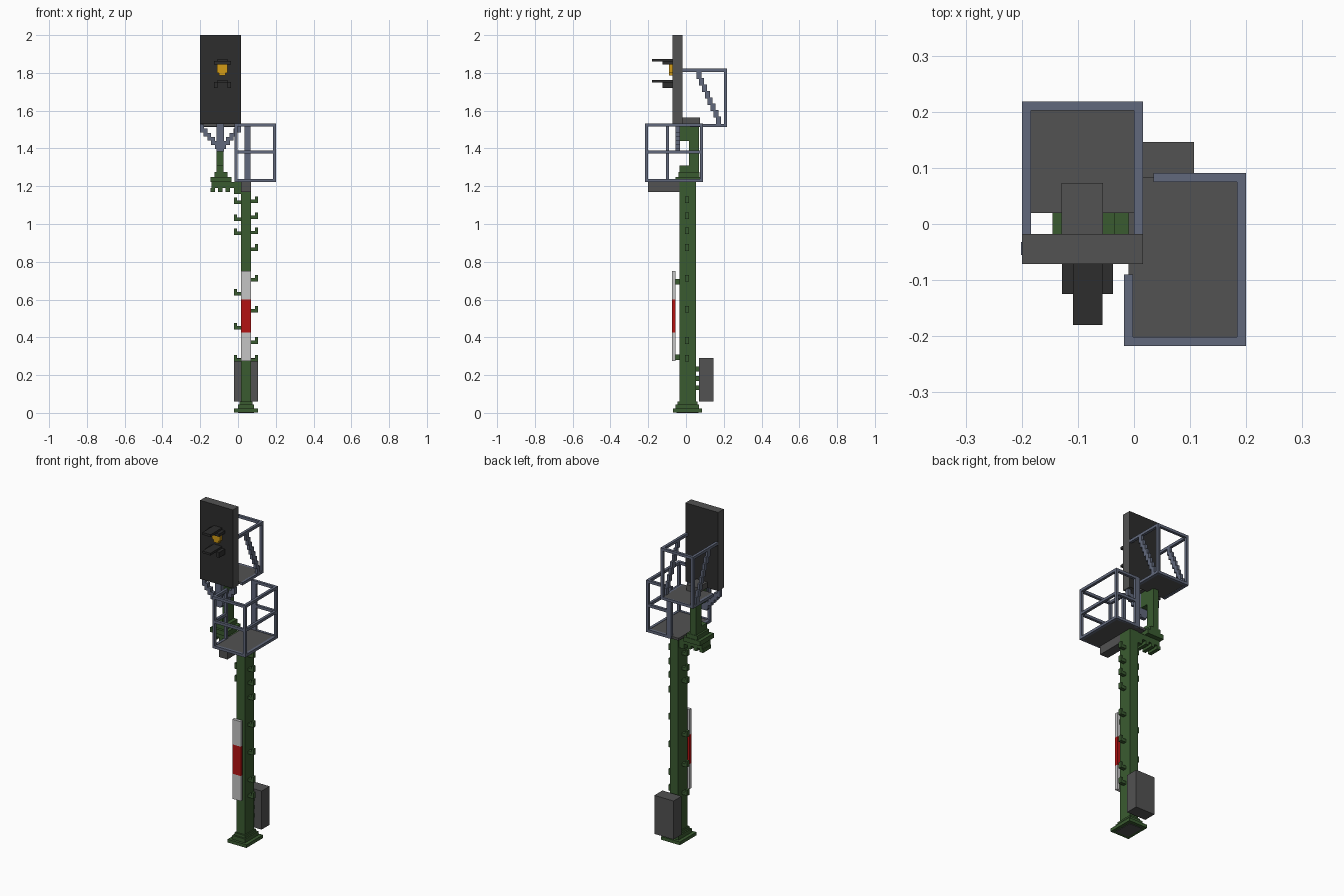
import bpy, bmesh
from mathutils import Vector


def mat(name, rgb):
    m = bpy.data.materials.new(name)
    m.diffuse_color = (*rgb, 1)
    return m


GREEN = mat("mast green", (0.042, 0.105, 0.03))
GREY = mat("dark grey", (0.085, 0.085, 0.085))
BLACK = mat("soft black", (0.026, 0.026, 0.026))
STEEL = mat("blue steel", (0.12, 0.14, 0.2))
RED = mat("red", (0.45, 0.006, 0.006))
WHITE = mat("white", (0.56, 0.56, 0.56))
AMBER = mat("amber", (0.65, 0.33, 0.008))


def build(name, material, boxes):
    """One object from boxes given as (x0, x1, y0, y1, z0, z1)."""
    bm = bmesh.new()
    for x0, x1, y0, y1, z0, z1 in boxes:
        lo, hi = Vector((x0, y0, z0)), Vector((x1, y1, z1))
        for v in bmesh.ops.create_cube(bm, size=1)["verts"]:
            v.co = (lo + hi) / 2 + v.co * (hi - lo)
    me = bpy.data.meshes.new(name)
    bm.to_mesh(me)
    bm.free()
    me.materials.append(material)
    ob = bpy.data.objects.new(name, me)
    bpy.context.collection.objects.link(ob)
    return ob


# Mast on a stepped foot
build("mast", GREEN, [(0.015, 0.07, -0.035, 0.052, 0.05, 1.222)])
build("mast_foot", GREEN, [(-0.02, 0.105, -0.07, 0.086, 0.003, 0.022),
                           (0.0, 0.085, -0.055, 0.07, 0.022, 0.045),
                           (0.008, 0.077, -0.045, 0.06, 0.045, 0.06)])
build("foot_underside", GREY, [(0.0, 0.085, -0.05, 0.066, 0.0, 0.004)])

# Climbing hooks on both sides of the mast
hooks = []
for z in (0.285, 0.455, 0.635, 0.955, 1.03, 1.12):
    hooks += [(-0.02, 0.016, -0.004, 0.017, z - 0.014, z + 0.004),
              (-0.02, -0.006, -0.004, 0.017, z - 0.014, z + 0.021)]
for z in (0.285, 0.38, 0.545, 0.71, 0.872, 0.96, 1.04, 1.125):
    hooks += [(0.069, 0.105, -0.004, 0.017, z - 0.014, z + 0.004),
              (0.091, 0.105, -0.004, 0.017, z - 0.014, z + 0.021)]
build("climbing_hooks", GREEN, hooks)

# Striped mast plate with its two clips
build("plate_clips", GREEN, [(0.03, 0.055, -0.058, -0.03, z, z + 0.03) for z in (0.28, 0.68)])
build("plate_white", WHITE, [(0.015, 0.07, -0.074, -0.056, 0.275, 0.425),
                             (0.015, 0.07, -0.074, -0.056, 0.6, 0.75)])
build("plate_red", RED, [(0.015, 0.07, -0.074, -0.056, 0.425, 0.6)])

# Cabinet behind the mast
build("cabinet", GREY, [(-0.02, 0.107, 0.07, 0.146, 0.06, 0.29)])
build("cabinet_clips", GREEN, [(0.025, 0.06, 0.05, 0.072, z, z + 0.025) for z in (0.12, 0.17, 0.22)])

# Side bracket and the upper mast standing on it
build("side_bracket", GREEN, [(-0.14, 0.016, -0.03, 0.047, 1.19, 1.222),
                              (-0.02, 0.016, -0.03, 0.047, 1.16, 1.19),
                              (-0.145, -0.035, -0.055, 0.075, 1.222, 1.25),
                              (-0.125, -0.055, -0.04, 0.072, 1.25, 1.275)]
      + [(x, x + 0.022, -0.03, 0.047, 1.17, 1.19) for x in (-0.145, -0.105, -0.065)])
build("upper_mast", GREEN, [(-0.114, -0.077, 0.015, 0.07, 1.27, 1.53),
                            (-0.114, -0.077, -0.035, 0.016, 1.44, 1.53),
                            (-0.114, -0.077, -0.035, 0.016, 1.27, 1.31)])
build("upper_mast_cap", GREY, [(-0.129, -0.055, -0.021, 0.073, 1.53, 1.565)])

# Stepped V brace below the signal board
brace = [(-0.115, -0.075, -0.055, -0.032, 1.385, 1.535)]
for i in range(5):
    z = 1.415 + i * 0.022
    for s in (-1, 1):
        a, b = sorted((-0.093 + s * (0.01 + i * 0.0195), -0.093 + s * (0.03 + i * 0.0195)))
        brace.append((a, b, -0.055, -0.032, z - 0.018, z + 0.024))
build("board_brace", STEEL, brace)

# Signal board: grey rim, black front and back
board = build("signal_board", GREY, [(-0.2, 0.016, -0.071, -0.018, 1.53, 2.0)])
board.data.materials.append(BLACK)
for p in board.data.polygons:
    p.material_index = int(abs(p.normal.y) > 0.5)

# Lamp with stepped corners, and the hoods above and below it
build("lamp", AMBER, [(-0.11, -0.056, -0.09, -0.07, 1.8, 1.858),
                      (-0.1, -0.066, -0.09, -0.07, 1.785, 1.8)])
build("lamp_hoods", BLACK, [(-0.109, -0.056, -0.18, -0.07, 1.86, 1.874),
                            (-0.128, -0.037, -0.125, -0.07, 1.845, 1.862),
                            (-0.109, -0.056, -0.18, -0.07, 1.75, 1.763),
                            (-0.128, -0.109, -0.125, -0.07, 1.72, 1.752),
                            (-0.056, -0.037, -0.125, -0.07, 1.72, 1.752)])

# Upper platform and its cage
build("upper_floor", GREY, [(-0.19, 0.004, 0.02, 0.21, 1.517, 1.53)])
T = 0.016
cage = []
for x in (-0.2, 0.0):
    cage += [(x, x + T, -0.02, 0.218, 1.806, 1.822),
             (x, x + T, 0.02, 0.218, 1.514, 1.53),
             (x, x + T, 0.202, 0.218, 1.514, 1.82)]
    # stepped diagonal strut
    for i in range(8):
        y, z = 0.055 + i * 0.015, 1.77 - i * 0.034
        cage.append((x, x + T, y, y + 0.026, z - 0.003, z + 0.037))
for z in (1.514, 1.806):
    cage.append((-0.2, 0.016, 0.202, 0.218, z, z + T))
build("upper_cage", STEEL, cage)

# Lower platform, its beam and its cage
build("lower_floor", GREY, [(-0.01, 0.192, -0.208, 0.084, 1.222, 1.236)])
build("lower_beam", GREY, [(0.015, 0.07, -0.2, -0.034, 1.17, 1.222)])
rails = []
for z in (1.222, 1.373, 1.516):
    rails += [(-0.018, 0.2, -0.217, -0.201, z, z + T),
              (0.184, 0.2, -0.217, 0.091, z, z + T),
              (-0.018, -0.002, -0.217, -0.09, z, z + T),
              (0.035, 0.2, 0.075, 0.091, z, z + T)]
for x, y in ((-0.018, -0.217), (0.184, -0.217), (0.184, 0.075), (-0.018, -0.106)):
    rails.append((x, x + T, y, y + T, 1.222, 1.532))
rails.append((0.035, 0.066, 0.075, 0.091, 1.222, 1.532))
build("lower_cage", STEEL, rails)
